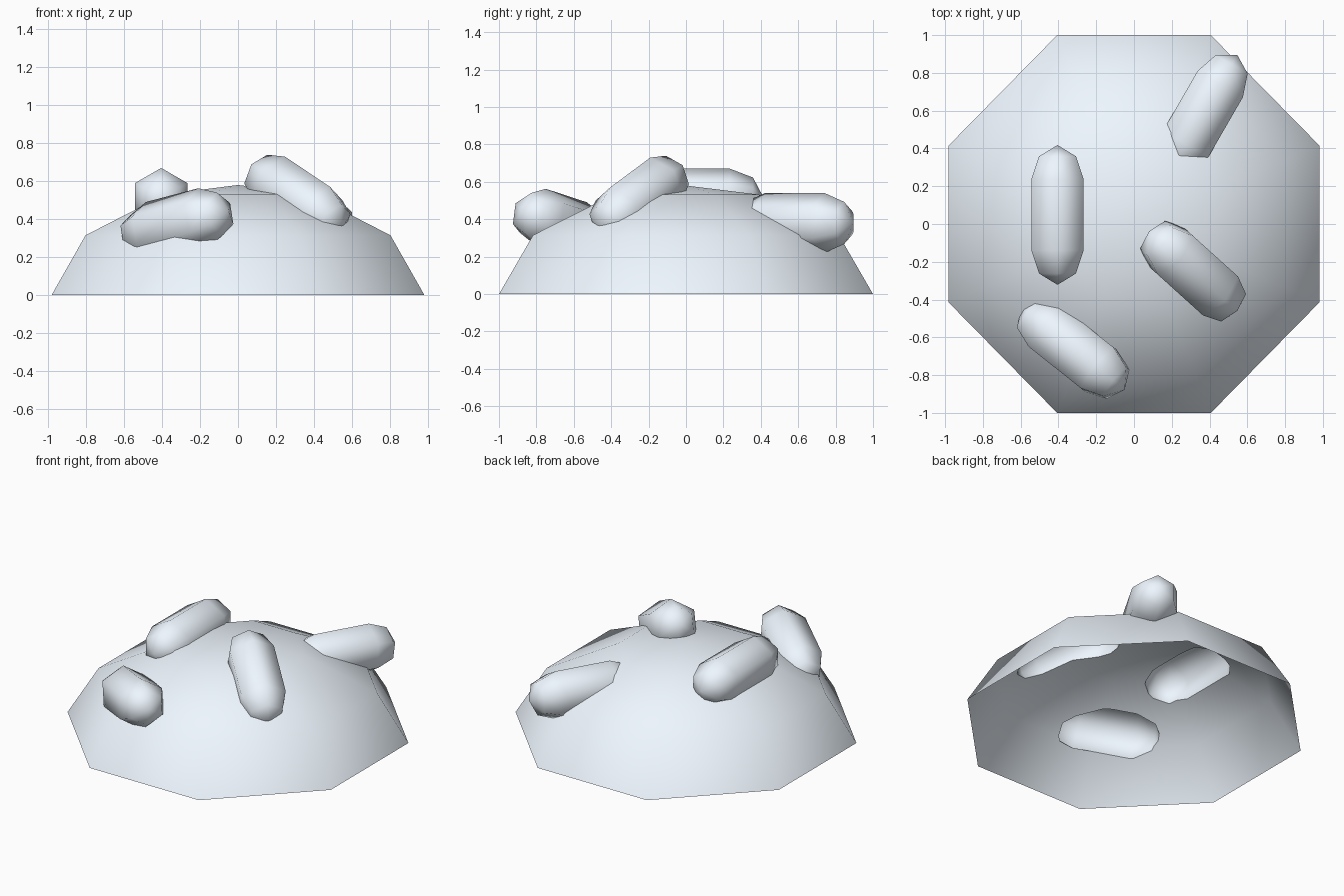
import bpy, bmesh, math
from mathutils import Vector, Matrix
from mathutils.bvhtree import BVHTree
from mathutils.interpolate import poly_3d_calc

if "Cube" in bpy.data.objects:
    bpy.data.objects.remove(bpy.data.objects["Cube"])


def lathe(name, profile, sides, phase, matrix=Matrix()):
    """Closed solid from (radius, z) points; also returns its smooth shading reference."""
    bm = bmesh.new()
    rings = []
    for r, z in profile:
        n = 1 if r == 0 else sides
        rings.append([bm.verts.new((r * math.cos(phase + math.tau * i / sides),
                                    r * math.sin(phase + math.tau * i / sides), z))
                      for i in range(n)])
    for a, b in zip(rings, rings[1:]):
        for i in range(sides):
            j = (i + 1) % sides
            quad = [a[i % len(a)], a[j % len(a)], b[j % len(b)], b[i % len(b)]]
            bm.faces.new(list(dict.fromkeys(quad)))
    bm.transform(matrix)
    bmesh.ops.recalc_face_normals(bm, faces=bm.faces)
    bm.normal_update()
    polys = [[v.index for v in f.verts] for f in bm.faces if not bm.verts.index_update()]
    cos = [v.co.copy() for v in bm.verts]
    normals = [v.normal.copy() for v in bm.verts]
    # Point the shading normals outward from the solid's middle
    mid = sum(cos, Vector()) / len(cos)
    normals = [n if n.dot(c - mid) > 0 else -n for n, c in zip(normals, cos)]
    if len(rings[0]) > 1:
        bm.faces.new(rings[0][::-1])
    bmesh.ops.recalc_face_normals(bm, faces=bm.faces)
    mesh = bpy.data.meshes.new(name)
    bm.to_mesh(mesh)
    bm.free()
    ob = bpy.data.objects.new(name, mesh)
    bpy.context.collection.objects.link(ob)
    return ob, (BVHTree.FromPolygons(cos, polys), polys, cos, normals)


# Eight-sided dome
dome, ref = lathe("studded_dome", [(1.082, 0), (0.885, 0.315), (0.42, 0.532), (0, 0.58)],
                  8, math.pi / 8, Matrix.Diagonal((0.983, 1, 1, 1)))
refs = [ref]

# Six-sided capsules: centre, axis direction, length factor
capsules = [((-0.405, 0.048, 0.51), (0, 1, 0), 1),
            ((0.365, 0.582, 0.38), (0.5, 0.866, 0), 0.98),
            ((0.313, -0.25, 0.507), (0.665, -0.6, -0.446), 0.95),
            ((-0.322, -0.66, 0.37), (0.765, -0.61, 0.2), 0.96)]

bpy.context.view_layer.objects.active = dome
for centre, axis, k in capsules:
    zc = Vector(axis).normalized()
    yc = Vector((0, 0, 1)).cross(zc).normalized()
    xc = yc.cross(zc)               # a hexagon corner points upward
    place = Matrix.Translation(centre) @ Matrix((xc, yc, zc)).transposed().to_4x4()
    profile = [(0, -0.37), (0.113, -0.31), (0.16, -0.1875),
               (0.16, 0.1875), (0.113, 0.31), (0, 0.37)]
    cap, ref = lathe("capsule", [(r, z * k) for r, z in profile], 6, 0, place)
    refs.append(ref)
    # Fuse each capsule with the dome
    mod = dome.modifiers.new("fuse", 'BOOLEAN')
    mod.operation = 'UNION'
    mod.solver = 'EXACT'
    mod.object = cap
    bpy.context.view_layer.update()
    bpy.ops.object.modifier_apply(modifier=mod.name)
    bpy.data.objects.remove(cap)

# Open underside
bm = bmesh.new()
bm.from_mesh(dome.data)
base = [f for f in bm.faces if all(abs(v.co.z) < 1e-4 for v in f.verts)]
bmesh.ops.delete(bm, geom=base, context='FACES')
bmesh.ops.triangulate(bm, faces=bm.faces)
bm.to_mesh(dome.data)
bm.free()

# Smooth shading taken from the uncut dome and capsules
me = dome.data
me.shade_smooth()
loop_normals = [Vector((0, 0, 1))] * len(me.loops)
for p in me.polygons:
    tree, polys, cos, normals = min(refs, key=lambda r: r[0].find_nearest(p.center)[3])
    for li in p.loop_indices:
        co = me.vertices[me.loops[li].vertex_index].co.lerp(p.center, 0.002)
        hit = tree.find_nearest(co)
        ids = polys[hit[2]]
        w = poly_3d_calc([cos[i] for i in ids], hit[0])
        loop_normals[li] = sum((normals[i] * k for i, k in zip(ids, w)), Vector()).normalized()
me.normals_split_custom_set(loop_normals)

# Pale blue-grey finish
mat = bpy.data.materials.new("pale_grey")
mat.diffuse_color = (0.86, 0.93, 1.0, 1)
mat.use_nodes = True
mat.node_tree.nodes["Principled BSDF"].inputs["Base Color"].default_value = mat.diffuse_color
me.materials.clear()
me.materials.append(mat)
